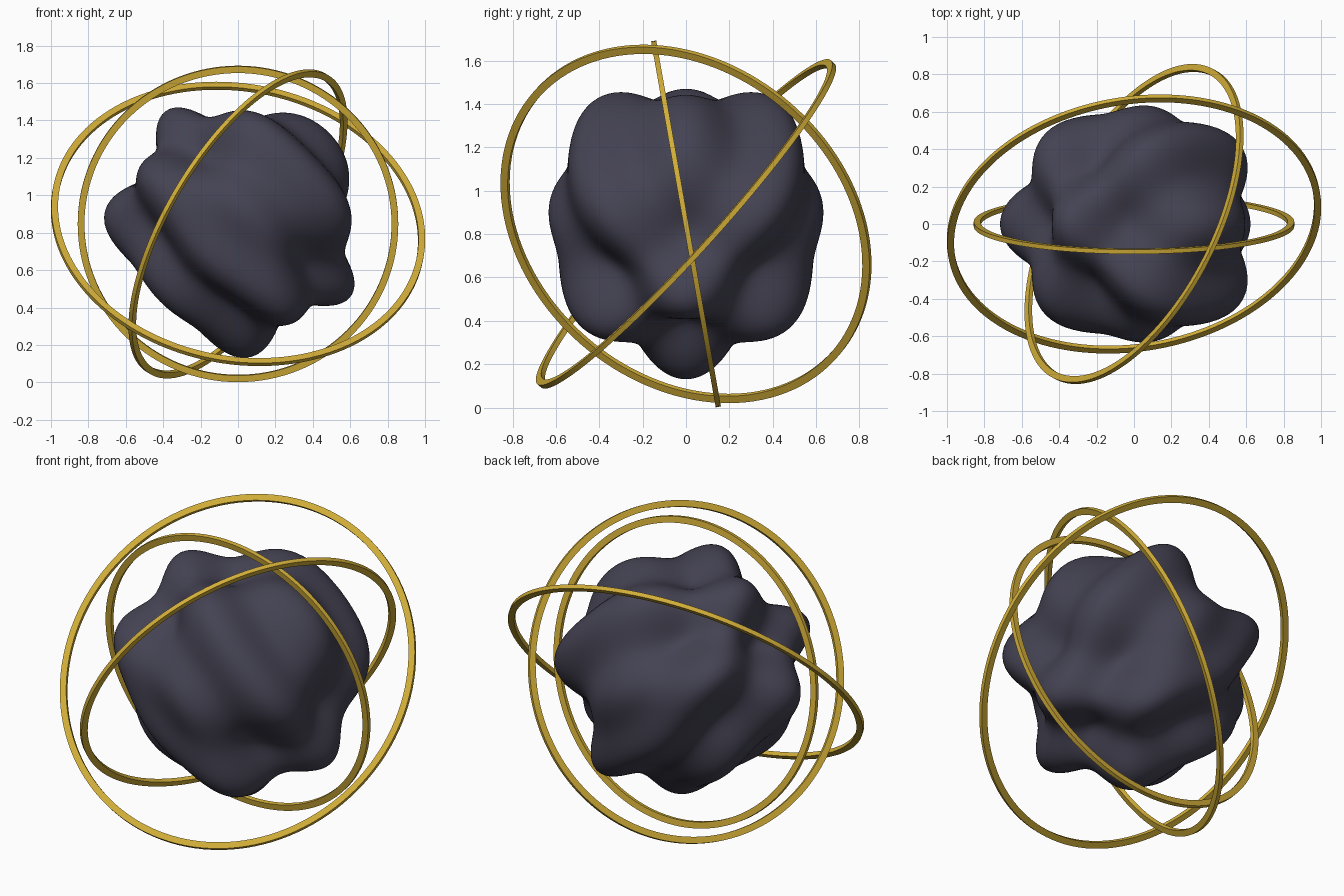
import bpy, bmesh, math
from mathutils import Vector

if "Cube" in bpy.data.objects:
    bpy.data.objects.remove(bpy.data.objects["Cube"])

CENTRE = Vector((0, 0, 0.847))


def material(name, colour):
    m = bpy.data.materials.new(name)
    m.diffuse_color = (*colour, 1)
    m.use_nodes = True
    m.node_tree.nodes["Principled BSDF"].inputs["Base Color"].default_value = m.diffuse_color
    return m


dark = material("dark slate", (0.058, 0.055, 0.085))
gold = material("gold", (0.64, 0.42, 0.04))


def add_object(name, bm, mat):
    mesh = bpy.data.meshes.new(name)
    bm.to_mesh(mesh)
    bm.free()
    mesh.materials.append(mat)
    obj = bpy.data.objects.new(name, mesh)
    bpy.context.collection.objects.link(obj)
    obj.location = CENTRE
    bpy.context.view_layer.objects.active = obj
    bpy.ops.object.select_all(action='DESELECT')
    obj.select_set(True)
    bpy.ops.object.shade_smooth_by_angle(angle=math.radians(35))
    return obj


# Rippled core: a sphere pushed in and out by crossed waves
bm = bmesh.new()
bmesh.ops.create_icosphere(bm, subdivisions=6, radius=1)
for v in bm.verts:
    n = v.co.normalized()
    wave = math.sin(5 * (n.x + n.z)) * math.cos(5 * n.y)
    v.co = n * (0.62 + 0.097 * wave)
add_object("rippled_core", bm, dark)


# Thin rings with a rectangular section, each tilted to its own axis
def ring(name, outer, normal, width=0.036, depth=0.024, steps=128):
    bm = bmesh.new()
    section = [(outer - width, -depth / 2), (outer, -depth / 2),
               (outer, depth / 2), (outer - width, depth / 2)]
    loops = []
    for i in range(steps):
        a = 2 * math.pi * i / steps
        loops.append([bm.verts.new((r * math.cos(a), r * math.sin(a), h))
                      for r, h in section])
    for i in range(steps):
        p, q = loops[i], loops[(i + 1) % steps]
        for j in range(4):
            k = (j + 1) % 4
            bm.faces.new((p[j], q[j], q[k], p[k]))
    bmesh.ops.recalc_face_normals(bm, faces=bm.faces)
    obj = add_object(name, bm, gold)
    obj.rotation_mode = 'QUATERNION'
    obj.rotation_quaternion = Vector(normal).to_track_quat('Z', 'Y')


ring("inner_ring", 0.857, (0, 0.985, 0.174))
ring("middle_ring", 0.930, (0.785, -0.404, -0.47))
ring("outer_ring", 1.008, (0.13, -0.735, 0.666))
